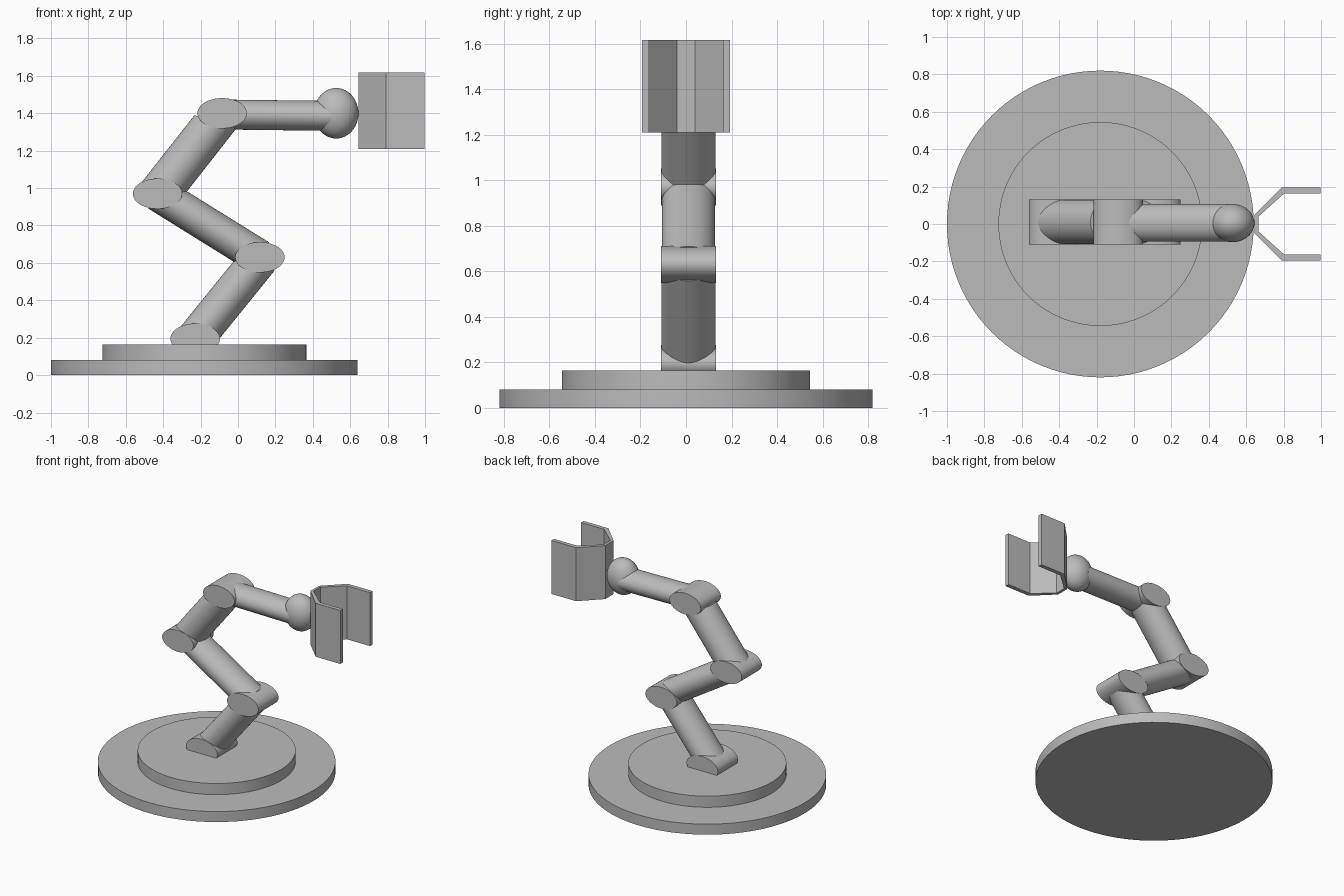
import bpy
import bmesh
from mathutils import Matrix, Vector

default_cube = bpy.data.objects.get("Cube")
if default_cube:
    bpy.data.objects.remove(default_cube, do_unlink=True)

# One plain grey finish for the whole machine
grey = bpy.data.materials.new("machine_grey")
grey.use_nodes = True
colour = (0.5, 0.5, 0.5, 1)
grey.diffuse_color = colour
grey.node_tree.nodes["Principled BSDF"].inputs["Base Color"].default_value = colour


def add_object(name, bm, smooth=True):
    bmesh.ops.recalc_face_normals(bm, faces=bm.faces)
    mesh = bpy.data.meshes.new(name)
    bm.to_mesh(mesh)
    bm.free()
    mesh.materials.append(grey)
    obj = bpy.data.objects.new(name, mesh)
    bpy.context.collection.objects.link(obj)
    if smooth:
        bpy.ops.object.select_all(action='DESELECT')
        obj.select_set(True)
        bpy.context.view_layer.objects.active = obj
        bpy.ops.object.shade_smooth_by_angle()
    return obj


def tube(name, start, end, u, v, segments=64):
    """Closed cylinder whose end caps are ellipses spanned by u and v."""
    start, end = Vector(start), Vector(end)
    axes = Matrix((u, v, end - start)).transposed().to_4x4()
    bm = bmesh.new()
    bmesh.ops.create_cone(bm, cap_ends=True, segments=segments, radius1=1,
                          radius2=1, depth=1,
                          matrix=Matrix.Translation((start + end) / 2) @ axes)
    return add_object(name, bm)


# Stepped round base
for name, radius, low, high in (("base_plate", 0.82, 0, 0.08),
                                ("turntable", 0.545, 0.08, 0.165)):
    tube(name, (-0.18, 0, low), (-0.18, 0, high),
         (radius, 0, 0), (0, radius, 0), 96)

# Flattened pivot joints running across the arm
ARM_Y = 0.011
joints = {
    "shoulder_joint": (-0.229, 0.195),
    "lower_elbow_joint": (0.117, 0.63),
    "upper_elbow_joint": (-0.43, 0.97),
    "wrist_joint": (-0.085, 1.40),
}
for name, (x, z) in joints.items():
    tube(name, (x, ARM_Y - 0.121, z), (x, ARM_Y + 0.121, z),
         (0.132, 0, 0), (0, 0, 0.081))

# Arm links: start, end, in-plane cap half axis, half width, side offset
links = {
    "lower_link": ((-0.229, 0.195), (0.117, 0.622), (0.078, -0.064), 0.119, ARM_Y),
    "middle_link": ((0.117, 0.63), (-0.43, 0.97), (0.049, 0.08), 0.117, ARM_Y),
    "upper_link": ((-0.428, 0.963), (-0.118, 1.358), (0.115, -0.032), 0.119, ARM_Y),
    "forearm": ((-0.06, 1.393), (0.5, 1.386), (0, 0.08), 0.1, 0.006),
}
for name, (a, b, cap, width, y) in links.items():
    tube(name, (a[0], y, a[1]), (b[0], y, b[1]),
         (cap[0], 0, cap[1]), (0, width, 0))

# Ball at the end of the forearm
bm = bmesh.new()
bmesh.ops.create_uvsphere(
    bm, u_segments=48, v_segments=24, radius=1,
    matrix=Matrix.Translation((0.525, 0.005, 1.4)) @ Matrix.Diagonal((0.119, 0.102, 0.135, 1)))
add_object("wrist_ball", bm)

# Two-jaw gripper: half outline mirrored across y, extruded upwards
outer = [(0.645, 0.05), (0.79, 0.194), (0.998, 0.194)]
inner = [(0.998, 0.163), (0.803, 0.163), (0.665, 0.04)]
half = outer + inner
outline = half + [(x, -y) for x, y in reversed(half)]
bm = bmesh.new()
face = bm.faces.new([bm.verts.new((x, y, 1.21)) for x, y in outline])
extruded = bmesh.ops.extrude_face_region(bm, geom=[face])["geom"]
bmesh.ops.translate(bm, vec=(0, 0, 0.407),
                    verts=[g for g in extruded if isinstance(g, bmesh.types.BMVert)])
add_object("gripper", bm, smooth=False)
